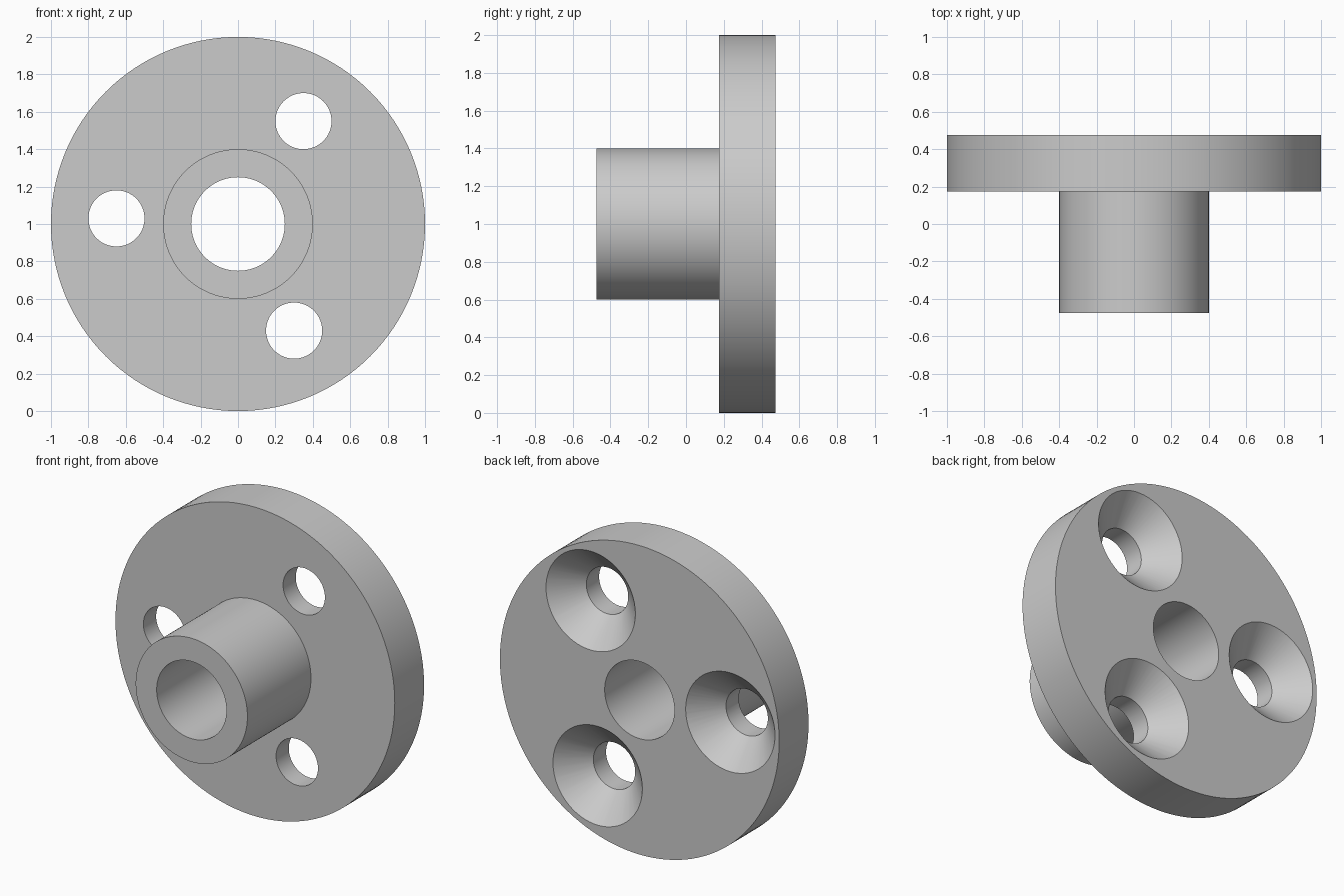
import bpy
import bmesh
import math
from mathutils import Matrix, Vector

if "Cube" in bpy.data.objects:
    bpy.data.objects.remove(bpy.data.objects["Cube"], do_unlink=True)

FRONT, STEP, BACK = -0.475, 0.175, 0.475
BORE, HUB, RIM = 0.25, 0.4, 1.0
HOLE, SINK = 0.15, 0.32

grey = bpy.data.materials.new("plain grey")
grey.use_nodes = True
colour = (0.6, 0.6, 0.6, 1)
grey.diffuse_color = colour
grey.node_tree.nodes["Principled BSDF"].inputs["Base Color"].default_value = colour


def lathe(name, profile, centre, steps):
    """Spin a closed (radius, y) profile around the y axis."""
    bm = bmesh.new()
    verts = [bm.verts.new((r, y, 0)) for r, y in profile]
    edges = [bm.edges.new((a, b)) for a, b in zip(verts, verts[1:] + verts[:1])]
    bmesh.ops.spin(bm, geom=verts + edges, cent=(0, 0, 0), axis=(0, 1, 0),
                   angle=math.tau, steps=steps, use_merge=True)
    bmesh.ops.remove_doubles(bm, verts=bm.verts, dist=0.0001)
    # Axis edges of solid profiles are left without faces
    loose = [e for e in bm.edges if not e.link_faces]
    bmesh.ops.delete(bm, geom=loose, context='EDGES')
    bmesh.ops.recalc_face_normals(bm, faces=bm.faces)
    bmesh.ops.transform(bm, matrix=Matrix.Translation(Vector((centre[0], 0, centre[1]))),
                        verts=bm.verts)
    mesh = bpy.data.meshes.new(name)
    bm.to_mesh(mesh)
    bm.free()
    mesh.materials.append(grey)
    obj = bpy.data.objects.new(name, mesh)
    bpy.context.collection.objects.link(obj)
    return obj


# Hub and flange as one turned body with a through bore
body = lathe("flanged_hub",
             [(BORE, FRONT), (HUB, FRONT), (HUB, STEP),
              (RIM, STEP), (RIM, BACK), (BORE, BACK)], (0, 1), 128)
bpy.context.view_layer.objects.active = body
body.select_set(True)

# Three screw holes, countersunk from the back
over = 0.05
cone_start = BACK - (SINK - HOLE)
drill = [(0, STEP - over), (HOLE, STEP - over), (HOLE, cone_start),
         (SINK, BACK), (SINK, BACK + over), (0, BACK + over)]
for spot in [(0.35, 1.55), (-0.65, 1.03), (0.3, 0.43)]:
    cutter = lathe("screw_hole_cutter", drill, spot, 64)
    cutter.hide_render = True
    cut = body.modifiers.new("screw_hole", 'BOOLEAN')
    cut.operation = 'DIFFERENCE'
    cut.solver = 'EXACT'
    cut.object = cutter
    bpy.ops.object.modifier_apply(modifier=cut.name)
    bpy.data.objects.remove(cutter, do_unlink=True)

bpy.ops.object.shade_smooth_by_angle(angle=math.radians(30))
